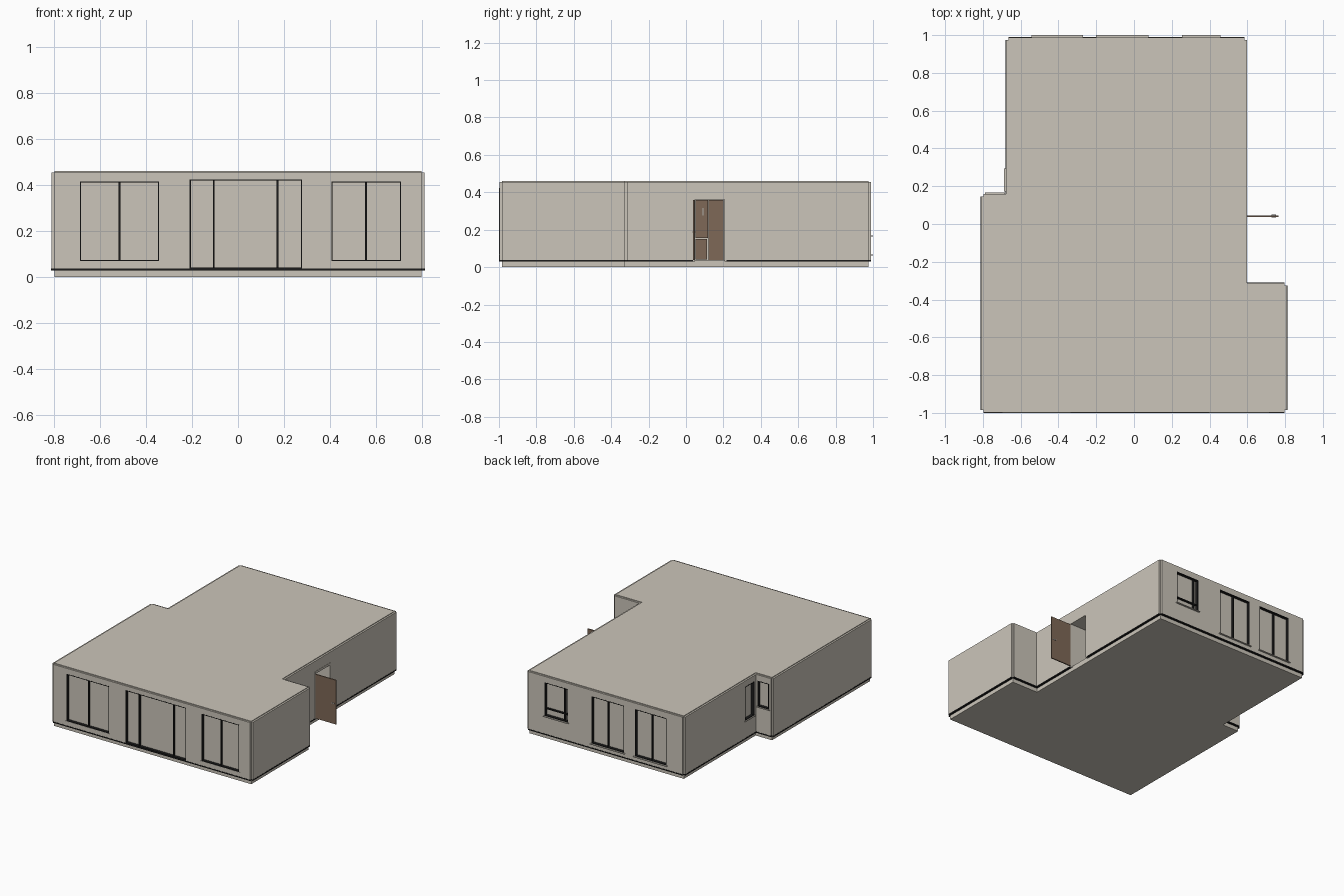
import bpy, bmesh
from mathutils import Vector

if "Cube" in bpy.data.objects:
    bpy.data.objects.remove(bpy.data.objects["Cube"])


def material(name, rgb):
    m = bpy.data.materials.new(name)
    m.diffuse_color = (*rgb, 1)
    m.use_nodes = True
    m.node_tree.nodes["Principled BSDF"].inputs["Base Color"].default_value = m.diffuse_color
    return m


PLASTER = material("warm plaster", (0.60, 0.56, 0.49))
DARK = material("dark frame", (0.012, 0.012, 0.012))
BROWN = material("brown wood", (0.21, 0.14, 0.095))
METAL = material("grey metal", (0.45, 0.44, 0.42))


def add_box(bm, lo, hi):
    r = bmesh.ops.create_cube(bm, size=1)
    lo, hi = Vector(lo), Vector(hi)
    for v in r["verts"]:
        v.co = [(lo[i] + hi[i]) / 2 + v.co[i] * (hi[i] - lo[i]) for i in range(3)]


def finish(name, bm, mat=None):
    bmesh.ops.recalc_face_normals(bm, faces=bm.faces)
    me = bpy.data.meshes.new(name)
    bm.to_mesh(me)
    bm.free()
    ob = bpy.data.objects.new(name, me)
    bpy.context.collection.objects.link(ob)
    if mat:
        me.materials.append(mat)
    return ob


def boxes(name, parts, mat=None):
    bm = bmesh.new()
    for lo, hi in parts:
        add_box(bm, lo, hi)
    return finish(name, bm, mat)


# Walls: running axis, plane of the core, outward sign, start, end
F, B, L, R = -0.985, 0.975, -0.797, 0.797
LB, RB, LS, RS = -0.665, 0.584, 0.145, -0.325
WALLS = {
    "front": ("x", F, -1, L, R),
    "back": ("x", B, 1, LB, RB),
    "left": ("y", L, -1, F, LS),
    "left_step": ("x", LS, 1, L, LB),
    "left_rear": ("y", LB, -1, LS, B),
    "right": ("y", R, 1, F, RS),
    "right_step": ("x", RS, 1, RB, R),
    "right_rear": ("y", RB, 1, RS, B),
}


def wbox(wall, a0, a1, d0, d1, z0, z1):
    """Box in wall coordinates: a along the wall, d outward from its core."""
    axis, p, s = WALLS[wall][:3]
    n0, n1 = sorted((p + s * d0, p + s * d1))
    if axis == "x":
        return (a0, n0, z0), (a1, n1, z1)
    return (n0, a0, z0), (n1, a1, z1)


# Openings: wall, start, end, bottom, top, mullions, transom, sill projection
WINDOWS = [
    ("front", -0.687, -0.343, 0.070, 0.415, [-0.515], None, 0.015),
    ("front", -0.210, 0.278, 0.037, 0.424, [-0.105, 0.172], None, 0),
    ("front", 0.405, 0.708, 0.070, 0.415, [0.556], None, 0.015),
    ("back", 0.262, 0.450, 0.168, 0.412, [0.295], 0.22, 0.025),
    ("back", -0.192, 0.070, 0.068, 0.412, [-0.055], None, 0.025),
    ("back", -0.535, -0.278, 0.068, 0.412, [-0.412], None, 0.025),
    ("left_rear", 0.180, 0.285, 0.165, 0.412, [], None, 0.022),
    ("left_step", -0.780, -0.690, 0.225, 0.412, [], None, 0.022),
]
DOOR = ("right_rear", 0.047, 0.205, 0.037, 0.362)
THICK = 0.013

# Hidden cutter for all openings and the entrance hall
cuts = [wbox(w, a0, a1, -0.012, 0.03, z0, z1) for w, a0, a1, z0, z1, *_ in WINDOWS]
cuts.append(wbox(DOOR[0], DOOR[1], DOOR[2], -0.17, 0.03, DOOR[3], DOOR[4]))
cutter = boxes("opening_cutter", cuts)
cutter.hide_render = True


def cut(ob):
    mod = ob.modifiers.new("openings", "BOOLEAN")
    mod.operation, mod.solver, mod.object = "DIFFERENCE", "EXACT", cutter
    bpy.context.view_layer.objects.active = ob
    bpy.ops.object.modifier_apply(modifier=mod.name)


# Core of the building, extruded from the floor plan
plan = [(L, F), (R, F), (R, RS), (RB, RS), (RB, B), (LB, B), (LB, LS), (L, LS)]
bm = bmesh.new()
base = bm.faces.new([bm.verts.new((x, y, 0)) for x, y in plan])
ext = bmesh.ops.extrude_face_region(bm, geom=[base])
for v in ext["geom"]:
    if isinstance(v, bmesh.types.BMVert):
        v.co.z = 0.46
if not any(f.normal.z < -0.9 or all(v.co.z < 0.01 for v in f.verts) for f in bm.faces):
    bm.faces.new([v for v in bm.verts if v.co.z < 0.01])
core = finish("building_core", bm, PLASTER)
cut(core)

# Wall cladding panels, each with a dark strip at its foot
for wall, (axis, p, s, a0, a1) in WALLS.items():
    panel = boxes(wall + "_cladding", [wbox(wall, a0, a1, 0, THICK, 0.037, 0.455)], PLASTER)
    cut(panel)
    runs = [(a0, a1)]
    if wall == DOOR[0]:
        runs = [(a0, 0.037), (0.217, a1)]
    boxes(wall + "_base_strip",
          [wbox(wall, b0, b1, 0, THICK + 0.0015, 0.029, 0.037) for b0, b1 in runs], DARK)

# Windows: pane, thin dark frame lining the reveal, mullions and sill
for i, (w, a0, a1, z0, z1, mullions, transom, sill) in enumerate(WINDOWS):
    name = f"{w}_window_{i}"
    t, d0, d1 = 0.005, -0.012, 0.0135
    boxes(name + "_pane", [wbox(w, a0, a1, d0, -0.008, z0, z1)], PLASTER)
    bars = [(a0, a0 + t, z0, z1), (a1 - t, a1, z0, z1),
            (a0 + t, a1 - t, z0, z0 + t), (a0 + t, a1 - t, z1 - t, z1)]
    parts = [wbox(w, b0, b1, d0, d1, c0, c1) for b0, b1, c0, c1 in bars]
    parts += [wbox(w, m - 0.004, m + 0.004, d0, 0.006, z0 + t, z1 - t) for m in mullions]
    if transom:
        parts.append(wbox(w, a0 + t, a1 - t, d0, 0.006, transom - 0.004, transom + 0.004))
    boxes(name + "_frame", parts, DARK)
    if sill:
        boxes(name + "_sill", [wbox(w, a0 - 0.008, a1 + 0.008, 0, sill, z0 - 0.005, z0)], PLASTER)

# Entrance: casing, open door leaf with handles
w, a0, a1, z0, z1 = DOOR
boxes("entrance_casing", [
    wbox(w, a0 - 0.010, a0, 0, 0.015, 0.030, z1),
    wbox(w, a1, a1 + 0.012, 0, 0.015, 0.030, z1),
    wbox(w, a0 - 0.010, a1 + 0.012, 0, 0.015, z1, 0.378)], PLASTER)
boxes("entrance_door", [((0.597, 0.038, 0.037), (0.765, 0.046, 0.360))], BROWN)
boxes("entrance_handle", [((0.728, 0.034, 0.185), (0.752, 0.050, 0.190))], METAL)

# Hall fittings seen through the entrance
boxes("hall_inner_door", [wbox(w, 0.120, 0.200, -0.168, -0.158, 0.037, 0.358)], BROWN)
boxes("hall_cabinet", [
    wbox(w, 0.050, 0.118, -0.168, -0.145, 0.155, 0.358),
    wbox(w, 0.050, 0.112, -0.168, -0.140, 0.042, 0.150)], BROWN)
boxes("hall_cabinet_handle", [wbox(w, 0.088, 0.094, -0.145, -0.141, 0.275, 0.315)], METAL)

cutter.hide_viewport = True
cutter.hide_set(True)
